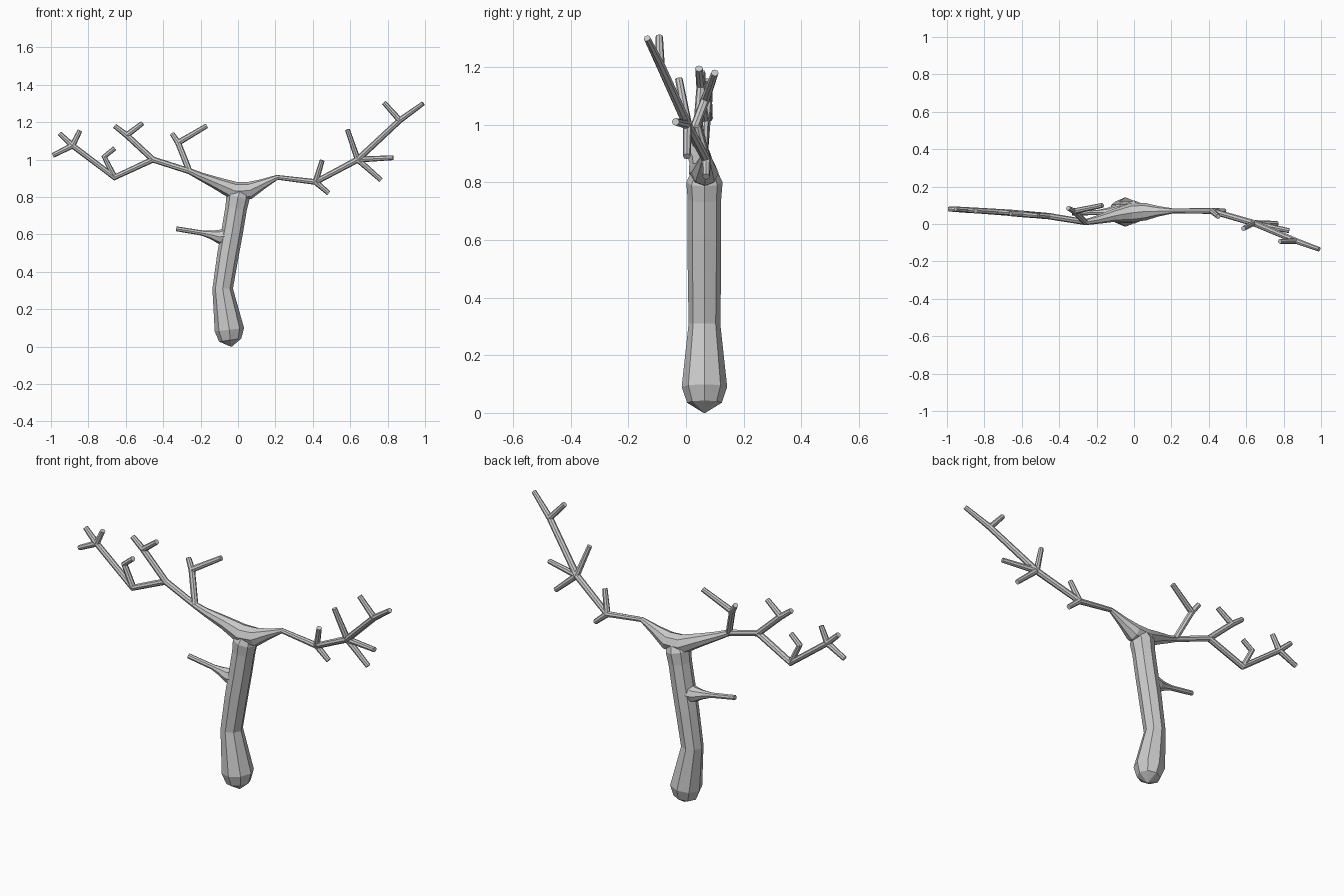
import bpy, bmesh
from math import cos, sin, pi
from mathutils import Vector

if "Cube" in bpy.data.objects:
    bpy.data.objects.remove(bpy.data.objects["Cube"])

SIDES = 8


def tube(name, pts):
    """Closed faceted tube through (x, y, z, radius) points."""
    co = [Vector(p[:3]) for p in pts]
    bm = bmesh.new()
    rings = []
    for i, c in enumerate(co):
        t = Vector()
        if i > 0:
            t += (c - co[i - 1]).normalized()
        if i < len(co) - 1:
            t += (co[i + 1] - c).normalized()
        t.normalize()
        u = Vector((0, 1, 0))
        u = (u - t * u.dot(t)).normalized()
        v = t.cross(u)
        r = pts[i][3]
        rings.append([bm.verts.new(c + r * (u * cos(2 * pi * k / SIDES) + v * sin(2 * pi * k / SIDES)))
                      for k in range(SIDES)])
    for a, b in zip(rings, rings[1:]):
        for k in range(SIDES):
            n = (k + 1) % SIDES
            bm.faces.new((a[k], a[n], b[n], b[k]))
    bm.faces.new(rings[0])
    bm.faces.new(rings[-1])
    bmesh.ops.recalc_face_normals(bm, faces=bm.faces)
    me = bpy.data.meshes.new(name)
    bm.to_mesh(me)
    bm.free()
    ob = bpy.data.objects.new(name, me)
    bpy.context.collection.objects.link(ob)
    return ob


def merge(base, other):
    """Union other into base and remove it."""
    m = base.modifiers.new("union", 'BOOLEAN')
    m.operation, m.solver, m.object = 'UNION', 'EXACT', other
    dg = bpy.context.evaluated_depsgraph_get()
    dg.update()
    me = bpy.data.meshes.new_from_object(base.evaluated_get(dg))
    base.modifiers.clear()
    base.data = me
    bpy.data.objects.remove(other)


# trunk with rounded foot
trunk = tube("trunk", [
    (-.035, .064, 0, .003), (-.042, .064, .035, .06), (-.046, .064, .09, .079),
    (-.082, .064, .31, .055), (-.052, .064, .5, .058), (-.03, .064, .62, .058),
    (-.01, .064, .74, .058), (.0, .064, .80, .063), (.015, .064, .85, .04)])

# two main limbs running through the crown
limbs = tube("limbs", [
    (-.885, .075, 1.075, .015), (-.66, .06, .905, .017), (-.455, .042, 1.0, .017),
    (-.26, .01, .938, .016), (-.2, .022, .91, .022), (-.11, .045, .872, .034),
    (-.02, .06, .832, .05), (.06, .066, .834, .047), (.13, .068, .868, .028),
    (.21, .07, .905, .013), (.415, .07, .88, .016), (.64, .005, 1.0, .017),
    (.865, -.09, 1.21, .016), (.99, -.135, 1.30, .012)])

# short branch stub on the trunk
spur = tube("trunk_spur", [
    (-.035, .064, .592, .054), (-.1, .064, .587, .038), (-.14, .063, .597, .024),
    (-.19, .062, .607, .014), (-.33, .058, .63, .013)])
merge(trunk, limbs)
merge(trunk, spur)

# twigs: (joint, further points...)
twigs = {
    "right_inner": [
        [(.415, .07, .88), (.45, .04, .995)],
        [(.415, .07, .88), (.485, .07, .82)]],
    "right_middle": [
        [(.64, .005, 1.0), (.585, -.025, 1.16)],
        [(.64, .005, 1.0), (.83, -.036, 1.01)],
        [(.64, .005, 1.0), (.765, .003, .89)]],
    "right_outer": [
        [(.865, -.09, 1.21), (.78, -.093, 1.305)]],
    "left_outer": [
        [(-.885, .075, 1.075), (-.99, .08, 1.022)],
        [(-.885, .075, 1.075), (-.955, .08, 1.14)],
        [(-.885, .075, 1.075), (-.845, .07, 1.155)]],
    "left_hook": [
        [(-.66, .06, .905), (-.715, .065, 1.015), (-.66, .06, 1.06)]],
    "left_middle": [
        [(-.455, .042, 1.0), (-.595, .052, 1.13), (-.66, .055, 1.18)],
        [(-.595, .052, 1.13), (-.51, .045, 1.195)]],
    "left_inner": [
        [(-.26, .01, .938), (-.32, .068, 1.09), (-.352, .085, 1.138)],
        [(-.32, .068, 1.09), (-.168, .1, 1.18)]],
}
for part, paths in twigs.items():
    for n, path in enumerate(paths, 1):
        last = len(path) - 1
        tube(f"{part}_twig_{n}", [(*p, .013 if i == last else .016) for i, p in enumerate(path)])
